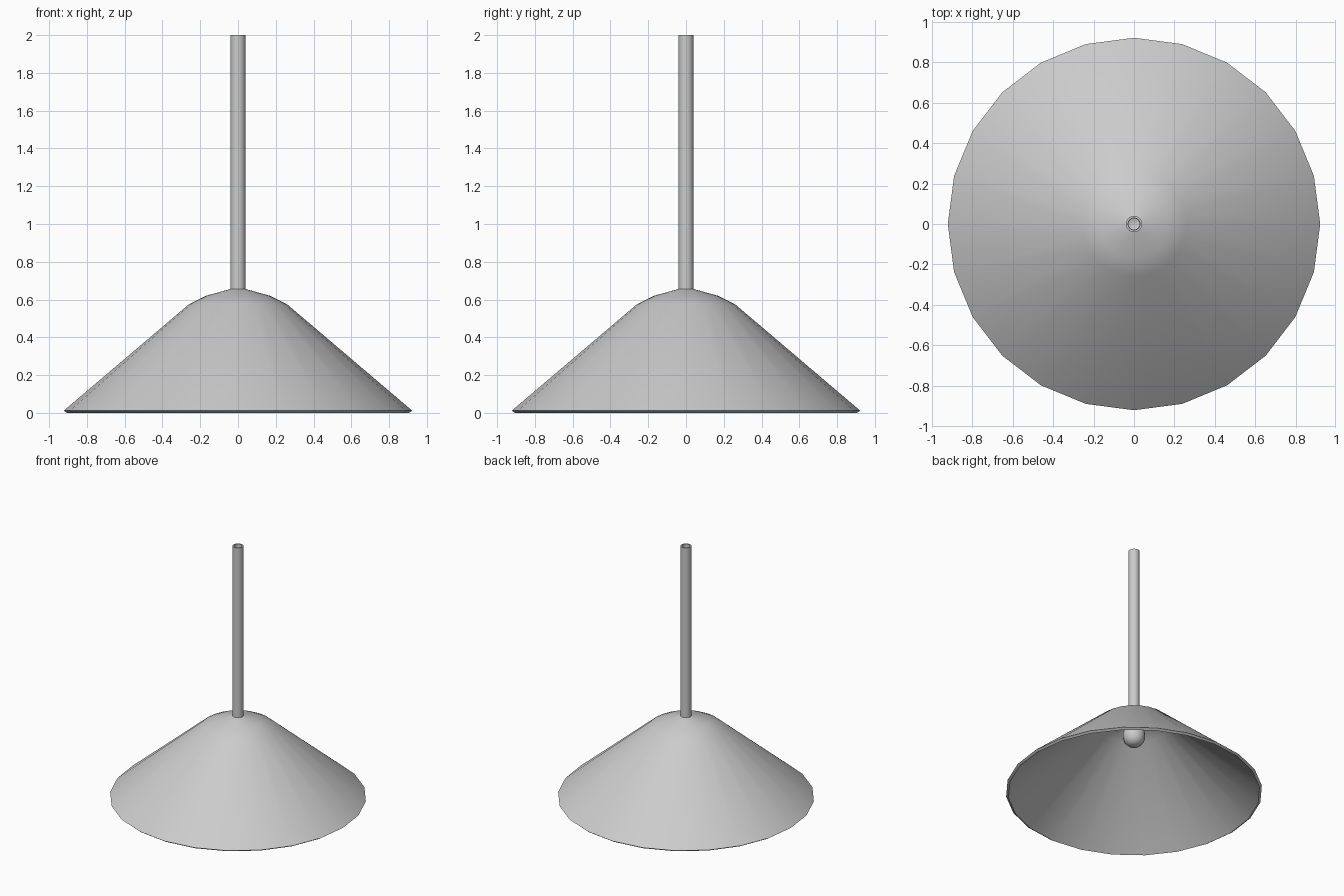
import bpy, bmesh
from math import cos, sin, tau

if "Cube" in bpy.data.objects:
    bpy.data.objects.remove(bpy.data.objects["Cube"])


def revolve(name, profile, sides, flat_rows=()):
    """Spin (radius, z) points around z; a radius of 0 closes to a tip."""
    bm = bmesh.new()
    rings = []
    for r, z in profile:
        if r == 0:
            rings.append([bm.verts.new((0, 0, z))] * sides)
        else:
            rings.append([bm.verts.new((r * cos(tau * i / sides), r * sin(tau * i / sides), z))
                          for i in range(sides)])
    for row, (a, b) in enumerate(zip(rings, rings[1:])):
        for i in range(sides):
            j = (i + 1) % sides
            corners = list(dict.fromkeys((a[i], a[j], b[j], b[i])))
            face = bm.faces.new(corners)
            face.smooth = row not in flat_rows
    mesh = bpy.data.meshes.new(name)
    bm.to_mesh(mesh)
    bm.free()
    mesh.set_sharp_from_angle(angle=0.6)
    obj = bpy.data.objects.new(name, mesh)
    bpy.context.collection.objects.link(obj)
    return obj


# Conical shade: outside from rim to crown kept smooth, thin lip and faceted inside
revolve("lamp_shade", [
    (0.028, 0.638), (0.165, 0.602), (0.25, 0.557), (0.905, 0.0),
    (0.922, 0.012), (0.26, 0.575), (0.17, 0.62), (0.035, 0.657)],
    24, flat_rows=(0, 1, 2, 3, 5, 6))

# Hollow hanging rod, open at the top, running through the crown to the bulb
revolve("hanging_rod", [
    (0.04, 0.53), (0.04, 2.0), (0.03, 2.0), (0.03, 0.53)], 16)

# Small bulb under the crown
revolve("bulb", [
    (0.04, 0.56), (0.065, 0.53), (0.08, 0.49), (0.082, 0.46),
    (0.07, 0.42), (0.045, 0.395), (0, 0.385)], 12)

# Consistent outward normals
for obj in bpy.context.collection.objects:
    bm = bmesh.new()
    bm.from_mesh(obj.data)
    bmesh.ops.recalc_face_normals(bm, faces=bm.faces)
    if obj.name == "lamp_shade":
        # Check the sheet faces outward along its cone
        cone = [f for f in bm.faces if f.calc_center_median().z > 0.25
                and f.calc_area() > 0.1]
        outer = max(cone, key=lambda f: f.calc_center_median().xy.length)
        if outer.normal.z < 0:
            bmesh.ops.reverse_faces(bm, faces=bm.faces)
    bm.to_mesh(obj.data)
    bm.free()
